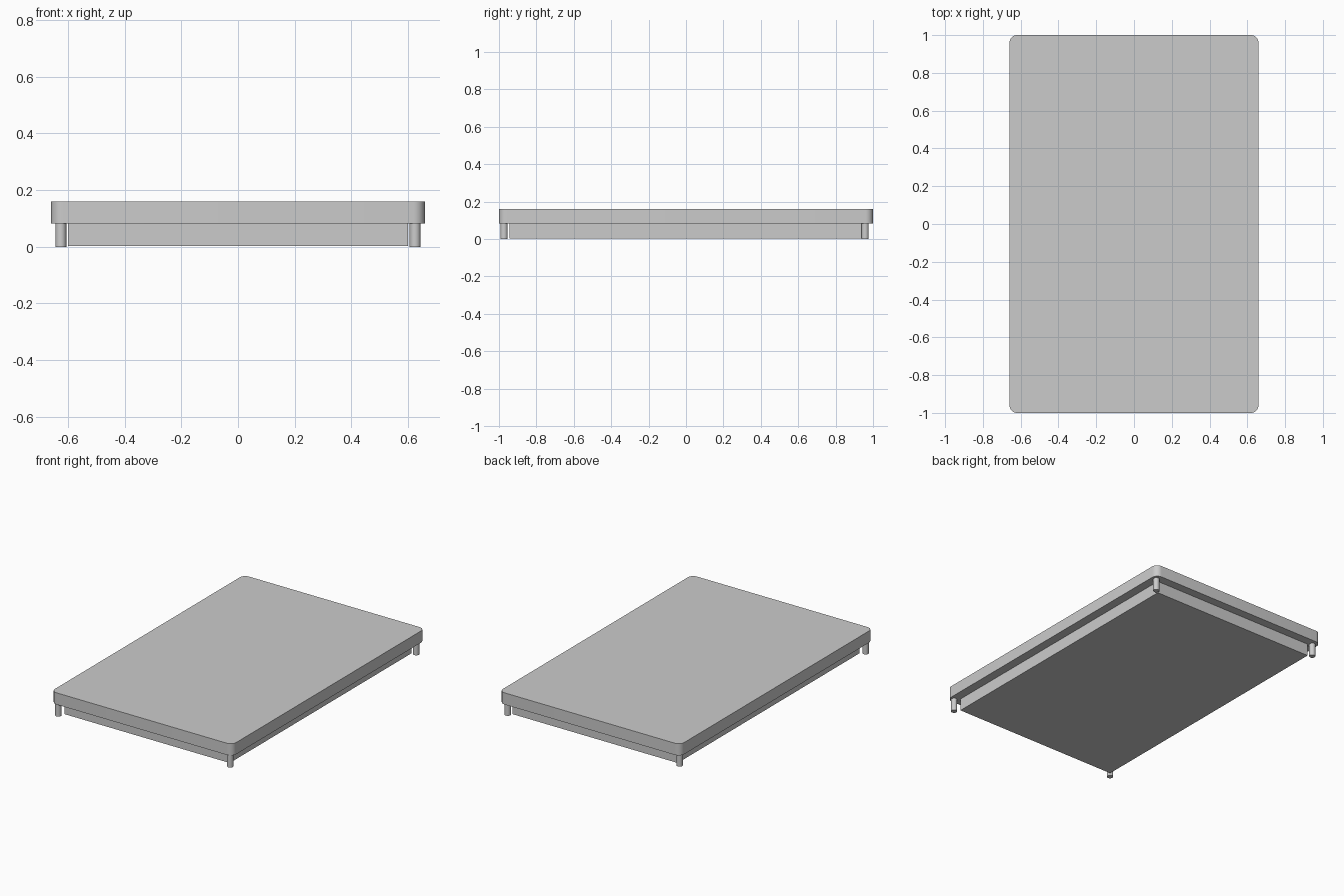
import bpy
import bmesh

cube = bpy.data.objects.get("Cube")
if cube:
    bpy.data.objects.remove(cube, do_unlink=True)

grey = bpy.data.materials.new("plain grey")
grey.use_nodes = True
grey.diffuse_color = (0.6, 0.6, 0.6, 1)
grey.node_tree.nodes["Principled BSDF"].inputs["Base Color"].default_value = grey.diffuse_color


def box(name, half_x, half_y, bottom, top, corner=0):
    """Box with optionally rounded upright corners."""
    bpy.ops.mesh.primitive_cube_add(size=2)
    ob = bpy.context.object
    ob.name = name
    for v in ob.data.vertices:
        v.co = (v.co.x * half_x, v.co.y * half_y, top if v.co.z > 0 else bottom)
    if corner:
        bm = bmesh.new()
        bm.from_mesh(ob.data)
        upright = [e for e in bm.edges if abs(e.verts[0].co.z - e.verts[1].co.z) > 0.01]
        bmesh.ops.bevel(bm, geom=upright, offset=corner, segments=8, profile=0.5, affect='EDGES')
        bm.to_mesh(ob.data)
        bm.free()
        bpy.ops.object.shade_smooth_by_angle()
    ob.data.materials.append(grey)
    return ob


def leg(name, x, y, height):
    bpy.ops.mesh.primitive_cylinder_add(vertices=32, radius=0.019, depth=height,
                                        location=(x, y, height / 2))
    ob = bpy.context.object
    ob.name = name
    ob.data.materials.append(grey)
    bpy.ops.object.shade_smooth_by_angle()


# Rounded top slab and the recessed base below it
box("top_slab", 0.659, 1.0, 0.083, 0.16, corner=0.04)
box("base_block", 0.6, 0.943, 0.003, 0.083)

# Round corner legs
for end, y in (("front", -0.973), ("back", 0.958)):
    for side, x in (("left", 0.625), ("right", -0.625)):
        leg(f"{end}_{side}_leg", x, y, 0.083)
